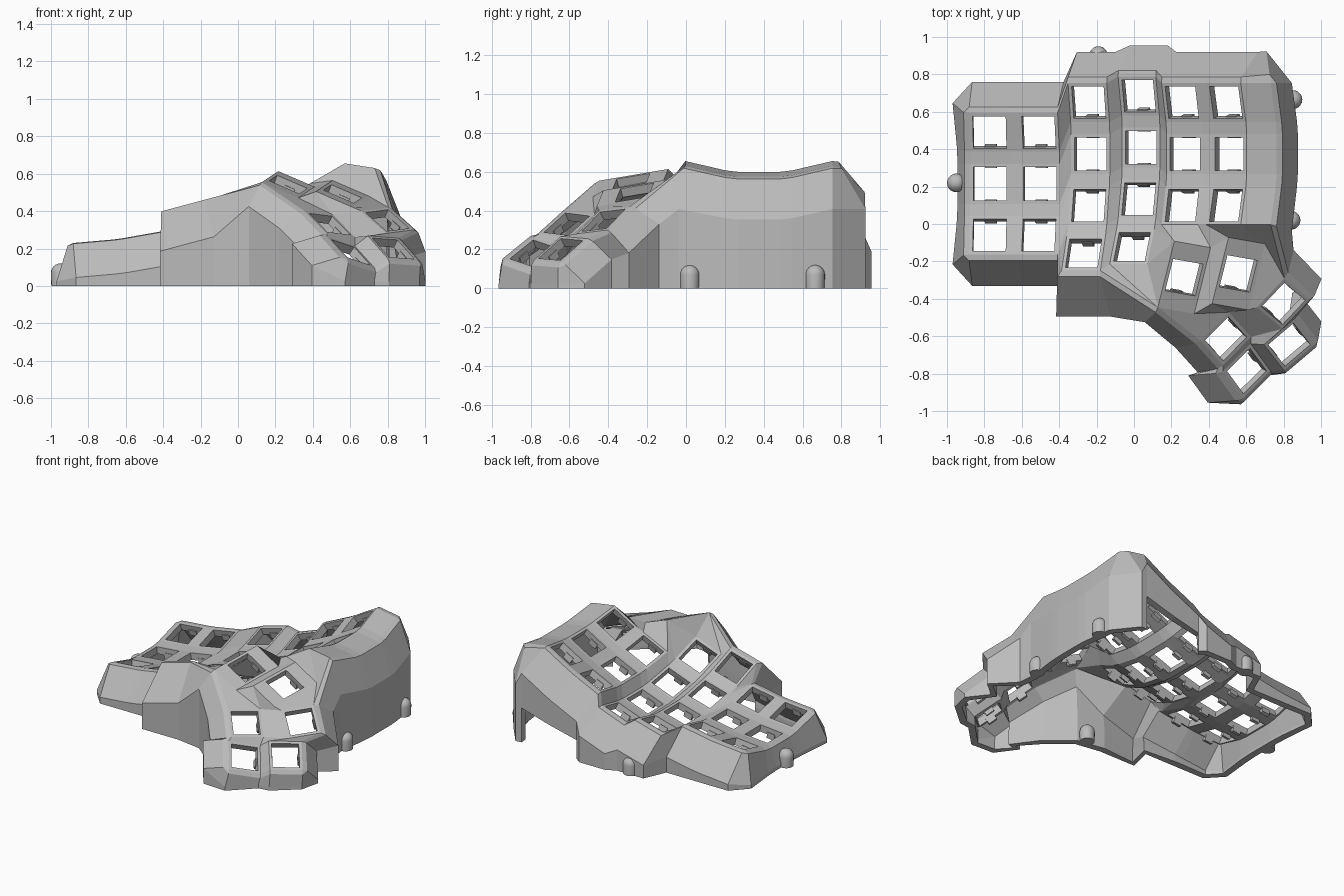
import bpy, bmesh
from math import radians, sin
from mathutils import Matrix, Vector

if "Cube" in bpy.data.objects:
    bpy.data.objects.remove(bpy.data.objects["Cube"], do_unlink=True)

# Work in millimetres, then convert to model units
S = 81.2
SHIFT = Vector((-0.22, 0.375, 0))
PLATE, HALF, HOLE = 4.0, 8.7, 7.2
ROW_ANGLE, COL_ANGLE, TENT = 15, 5, 15
ROW_R = 9.6 / sin(radians(ROW_ANGLE / 2)) + 16.7
COL_R = 10.35 / sin(radians(COL_ANGLE / 2)) + 16.7

grey = bpy.data.materials.new("grey_plastic")
grey.use_nodes = True
grey.diffuse_color = (0.5, 0.5, 0.5, 1)
grey.node_tree.nodes["Principled BSDF"].inputs["Base Color"].default_value = (0.5, 0.5, 0.5, 1)


def rot(angle, axis):
    return Matrix.Rotation(radians(angle), 4, axis)


def move(x, y, z):
    return Matrix.Translation((x, y, z))


def finger_key(col, row):
    """Frame of a key in the curved, tented finger grid."""
    off = {"A": (0, -13, 2.5), "B": (0, -13, 2.5), "D": (0, 2.82, -4.5)}.get(col, (0, 0, 0))
    step = "ABCDEF".index(col) - 2
    return (move(0, 0, 15.5) @ rot(-TENT, "Y") @ move(*off)
            @ move(0, 0, COL_R) @ rot(-COL_ANGLE * step, "Y") @ move(0, 0, ROW_R - COL_R)
            @ rot(ROW_ANGLE * (1 - row), "X") @ move(0, 0, -ROW_R))


def thumb_key(pos, tilt):
    """Frame of a thumb key from its centre and tilts."""
    p = (Vector(pos) - SHIFT) * S
    rx, ry, rz = tilt
    return move(*p) @ rot(-rz, "Z") @ rot(ry, "Y") @ rot(rx, "X") @ move(0, 0, -PLATE / 2)


# All key frames
keys = {c + str(r): finger_key(c, r) for c in "ABCDEF" for r in range(4 if c in "CD" else 3)}
keys["T1"] = thumb_key((0.26, -0.28, 0.52), (10, 23, 10))
keys["T2"] = thumb_key((0.55, -0.26, 0.47), (10, 23, 10))
keys["T3"] = thumb_key((0.79, -0.415, 0.33), (6, 34, 40))
keys["T4"] = thumb_key((0.48, -0.605, 0.31), (-6, 34, 48))
keys["T5"] = thumb_key((0.82, -0.635, 0.18), (-4, 35, 52))
keys["T6"] = thumb_key((0.59, -0.78, 0.16), (-16, 33, 54))

SIGN = {"l": -1, "r": 1, "t": 1, "b": -1}


def corner(name, hole=False):
    """Plate corner such as 'C3.bl'; names starting with L are the high side ledge."""
    key, c = name.split(".")
    sy, sx = SIGN[c[0]], SIGN[c[1]]
    if key[0] == "L":
        return corner("F" + key[1] + "." + c) + Vector((13, 0, -2))
    wide = HOLE if hole else HALF
    # the two upper thumb keys sit on longer plates
    deep = 15 if key in ("T1", "T2") and not hole else wide
    return keys[key] @ Vector((sx * wide, sy * deep, PLATE))


bm = bmesh.new()


def face(*pts):
    uniq = []
    for p in pts:
        if all((p - q).length > 0.02 for q in uniq):
            uniq.append(p)
    if len(uniq) > 2:
        bm.faces.new([bm.verts.new(p) for p in uniq])


def web(names):
    face(*[corner(n) for n in names.split()])


# Key plates with square holes
RING = ["tl", "tr", "br", "bl"]
for k in keys:
    for a, b in zip(RING, RING[1:] + RING[:1]):
        na, nb = k + "." + a, k + "." + b
        face(corner(na), corner(nb), corner(nb, True), corner(na, True))

# Webs between finger keys, with the ledge as a final column
for c, d in zip("ABCDEF", "BCDEFL"):
    edge = "r" if d == "L" else "l"
    for r in range(4):
        this, side, below, diag = c + str(r), d + str(r), c + str(r + 1), d + str(r + 1)
        has_side = side in keys or (d == "L" and r < 3)
        has_diag = diag in keys or (d == "L" and r < 2)
        if this in keys and has_side:
            web(f"{this}.tr {side}.t{edge} {side}.b{edge} {this}.br")
        if below in keys:
            web(f"{this}.bl {this}.br {below}.tr {below}.tl")
        if below in keys and has_diag:
            web(f"{this}.br {side}.b{edge} {diag}.t{edge} {below}.tr")

# Webs around the lower keys and the thumb cluster
for names in (
    "B2.br C2.bl C3.tl", "B2.br C3.tl C3.bl", "D2.br E2.bl D3.tr",
    "C3.br D3.bl T1.bl", "D3.bl D3.br T1.bl", "D3.br T1.tl T1.bl",
    "D3.br D3.tr T1.tl", "D3.tr E2.bl T1.tl", "E2.bl E2.br T1.tr T1.tl",
    "E2.br F2.bl T2.tl T1.tr", "F2.bl F2.br T2.tr T2.tl", "F2.br L2.br T3.tl T2.tr",
    "T1.tr T2.tl T2.bl T1.br", "T1.br T2.bl T4.tl", "T1.bl T1.br T4.tl T4.bl",
    "T2.bl T2.br T3.bl T4.tl", "T2.br T2.tr T3.tl T3.bl", "T4.tl T3.bl T3.br T4.tr",
    "T4.tr T6.tl T6.bl T4.br", "T3.tr T5.tl T5.bl T3.br", "T6.tl T5.bl T5.br T6.tr",
    "T4.tr T3.br T5.bl T6.tl",
):
    web(names)


def wall_strip(name, dx, dy):
    """Points running from a plate corner over the rim and down to the ground."""
    p = corner(name)
    frame = Matrix.Identity(3) if name[0] == "L" else keys[name.split(".")[0]].to_3x3()
    drop = 10 if name[0] == "T" else 24 if name[1] == "3" else 18
    rim = p + frame @ Vector((2.5 * dx, 2.5 * dy, -1))
    low = p + frame @ Vector((9.2 * dx, 9.2 * dy, -drop))
    if low.z < 2:
        low = rim.lerp(low, (rim.z - 2) / (rim.z - low.z))
    mid = Vector((low.x, low.y, min(22, low.z / 2)))
    return [p, rim, low, mid, Vector((low.x, low.y, 0))]


# Outer wall, walked once around the case
path = [(c + "0." + e, 0, 1) for c in "FEDCBA" for e in ("tr", "tl")]
path += [("A%d.%s" % (r, e), -1, 0) for r in range(3) for e in ("tl", "bl")]
path += [(n, 0, -1) for n in ("A2.bl", "A2.br", "B2.bl", "B2.br")]
path += [("C3.bl", -0.74, -1), ("C3.br", 0, -1), ("T1.bl", 0, -1)]
path += [(n, 0, -1) for n in ("T4.bl", "T4.br")]
path += [(n, -0.5, -1.2) for n in ("T6.bl", "T6.br")]
path += [(n, 0.9, 0) for n in ("T6.br", "T6.tr", "T5.br", "T5.tr")]
path += [("T5.tr", 0, 1), ("T5.tl", 0, 1), ("T3.tr", 0.4, 1), ("T3.tl", 0, 1.2)]
path += [("L2.br", 1, -0.3), ("L2.tr", 1, 0)]
path += [("L%d.%s" % (r, e), 1, 0) for r in (1, 0) for e in ("br", "tr")]
path += [("L0.tr", -0.2, 1.5)]
strips = [wall_strip(*p) for p in path]
for i, a in enumerate(strips):
    b = strips[(i + 1) % len(strips)]
    for j in range(4):
        # the connector port stays open at the bottom of the back wall
        if j == 3 and i < 3:
            continue
        face(a[j], b[j], b[j + 1], a[j + 1])


def finish(mesh_bm, name, unit=True):
    if unit:
        for v in mesh_bm.verts:
            v.co = v.co / S + SHIFT
    me = bpy.data.meshes.new(name)
    mesh_bm.to_mesh(me)
    mesh_bm.free()
    me.materials.append(grey)
    ob = bpy.data.objects.new(name, me)
    bpy.context.collection.objects.link(ob)
    return ob


bmesh.ops.remove_doubles(bm, verts=bm.verts, dist=0.01)
bmesh.ops.recalc_face_normals(bm, faces=bm.faces)
bm.normal_update()
if sum(f.normal.z * f.calc_area() for f in bm.faces) < 0:
    bmesh.ops.reverse_faces(bm, faces=bm.faces)
shell = finish(bm, "case_shell")
thick = shell.modifiers.new("thickness", "SOLIDIFY")
thick.thickness = PLATE / S
thick.offset = -1

# Small switch clips at the front and back of every hole
clips = bmesh.new()
for m in keys.values():
    for s in (-1, 1):
        box = m @ move(0, s * 7.8, -0.3) @ Matrix.Diagonal((5, 2, 3.4, 1))
        bmesh.ops.create_cube(clips, size=1, matrix=box)
finish(clips, "switch_clips")

# Domed screw bosses along the foot of the wall
for n, (x, y) in enumerate([(-0.95, 0.22), (0.85, 0.665), (0.84, 0.02), (-0.19, 0.9), (0.02, -0.45)]):
    boss = bmesh.new()
    bmesh.ops.create_uvsphere(boss, u_segments=20, v_segments=12, radius=0.05)
    for v in boss.verts:
        v.co.z = 0 if v.co.z < -0.001 else v.co.z + 0.07
        v.co += Vector((x, y, 0))
    ob = finish(boss, "screw_boss_%d" % (n + 1), unit=False)
    ob.data.shade_smooth()
    ob.data.set_sharp_from_angle(angle=radians(40))
